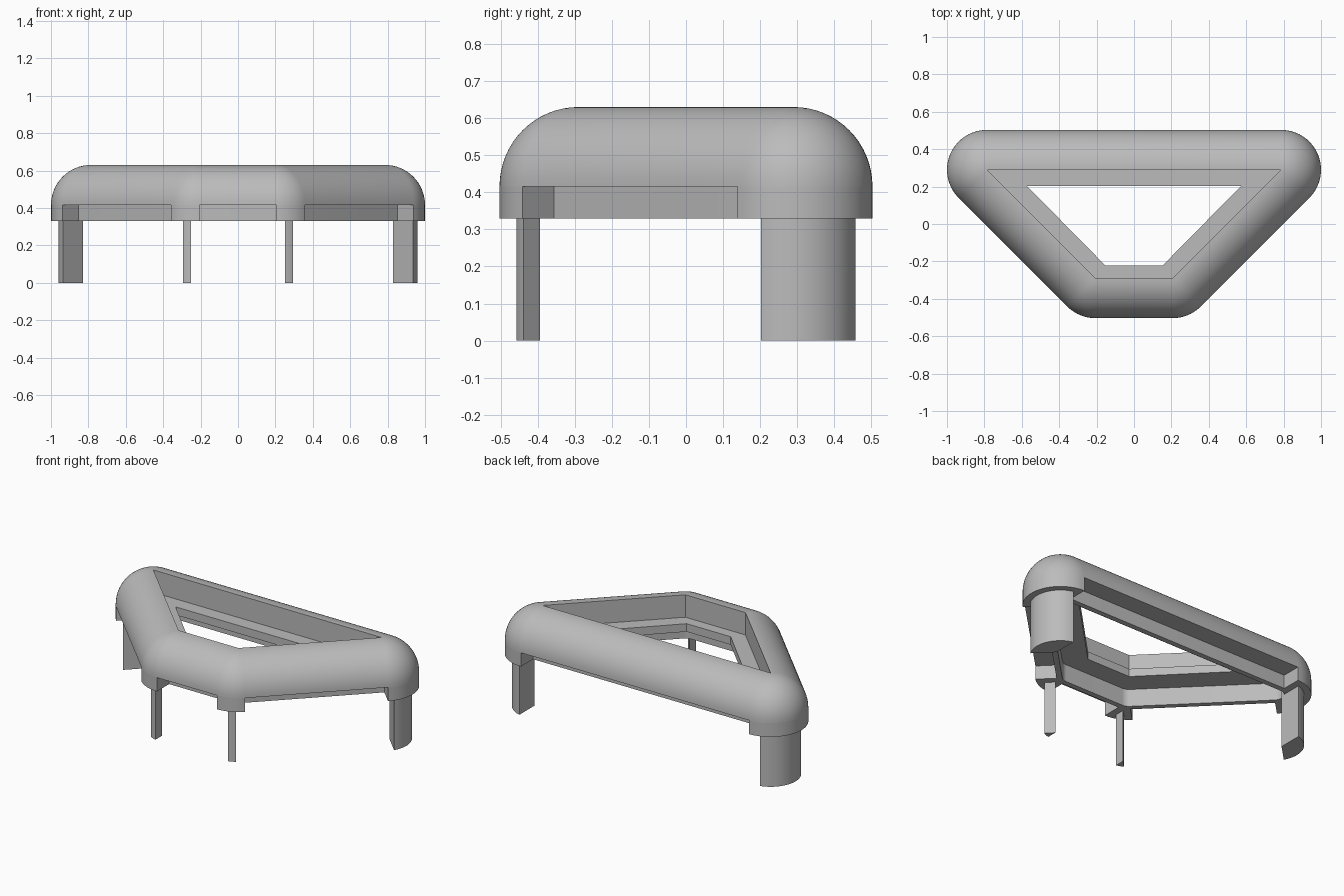
import bpy, bmesh, math
from mathutils import Vector

if "Cube" in bpy.data.objects:
    bpy.data.objects.remove(bpy.data.objects["Cube"], do_unlink=True)

grey = bpy.data.materials.new("plain_grey")
grey.use_nodes = True
COLOUR = (0.5, 0.5, 0.5, 1)
grey.diffuse_color = COLOUR
grey.node_tree.nodes["Principled BSDF"].inputs["Base Color"].default_value = COLOUR

R = 0.213                # outer rounding radius
TOP, SPRING, BASE = 0.63, 0.416, 0.33
STEPS = 20

# Corners, counter-clockwise: centre, first and last outward angle, inset of the ledge
CORNERS = {
    "back_left": ((0.787, 0.29), -45, 90, (-0.215, -0.087)),
    "back_right": ((-0.787, 0.29), 90, 225, (0.215, -0.087)),
    "front_right": ((-0.207, -0.29), 225, 270, (0.055, 0.067)),
    "front_left": ((0.207, -0.29), 270, 315, (-0.055, 0.067)),
}


def polar(centre, radius, angle):
    return Vector(centre) + radius * Vector((math.cos(angle), math.sin(angle)))


def arc(centre, radius, a, b):
    return [polar(centre, radius, a + (b - a) * i / STEPS) for i in range(STEPS + 1)]


def finish(name, bm):
    bmesh.ops.remove_doubles(bm, verts=bm.verts, dist=1e-5)
    bmesh.ops.recalc_face_normals(bm, faces=bm.faces)
    mesh = bpy.data.meshes.new(name)
    bm.to_mesh(mesh)
    bm.free()
    mesh.materials.append(grey)
    obj = bpy.data.objects.new(name, mesh)
    bpy.context.collection.objects.link(obj)
    bpy.ops.object.select_all(action="DESELECT")
    obj.select_set(True)
    bpy.context.view_layer.objects.active = obj
    bpy.ops.object.shade_smooth_by_angle(angle=math.radians(30))


def prism(name, outline, low, high):
    bm = bmesh.new()
    face = bm.faces.new([bm.verts.new((p.x, p.y, low)) for p in outline])
    moved = bmesh.ops.extrude_face_region(bm, geom=[face])["geom"]
    verts = [v for v in moved if isinstance(v, bmesh.types.BMVert)]
    bmesh.ops.translate(bm, verts=verts, vec=(0, 0, high - low))
    finish(name, bm)


# Frame: a quarter-round section with a low rim and an inner ledge, swept round the corners
section = [(R * math.sin(a), SPRING + (TOP - SPRING) * math.cos(a))
           for a in (math.pi / 2 * i / 16 for i in range(17))]
section += [(0.093, SPRING), (0.093, BASE), (0.06, BASE), (0.06, 0.44),
            (-1, 0.44), (-1, 0.49), (0, 0.49)]
bm = bmesh.new()
rings = []
for offset, z in section:
    ring = []
    for centre, a, b, inset in CORNERS.values():
        if offset < 0:
            points = [Vector(centre) + Vector(inset)] * (STEPS + 1)
        else:
            points = arc(centre, offset, math.radians(a), math.radians(b))
        ring += [bm.verts.new((p.x, p.y, z)) for p in points]
    rings.append(ring)
for k, ring in enumerate(rings):
    above = rings[(k + 1) % len(rings)]
    for i in range(len(ring)):
        j = (i + 1) % len(ring)
        bm.faces.new((ring[i], ring[j], above[j], above[i]))
bmesh.ops.dissolve_degenerate(bm, dist=1e-5, edges=bm.edges)
finish("frame", bm)

# Corner skirts and wedge-shaped legs
LEG_R, GAP = 0.172, 0.043
for name, (centre, a, b, inset) in CORNERS.items():
    a, b = math.radians(a), math.radians(b)
    prism(name + "_skirt", arc(centre, R, a, b) + arc(centre, 0.08, b, a), BASE, SPRING)
    trim = math.asin(GAP / LEG_R)
    apex = polar(centre, GAP / math.sin((b - a) / 2), (a + b) / 2)
    prism(name + "_leg", arc(centre, LEG_R, a + trim, b - trim) + [apex], 0, 0.45)
